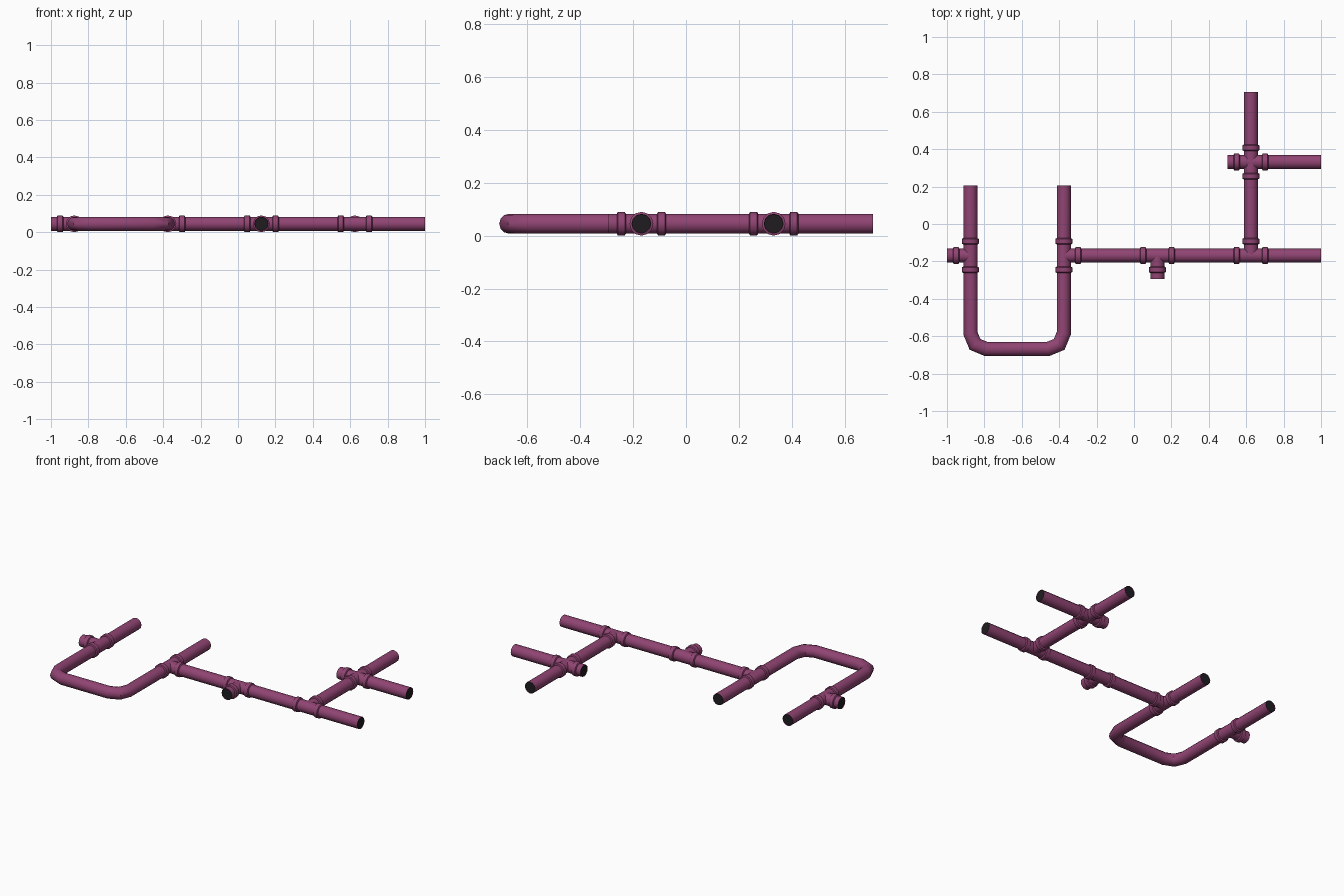
import bpy, bmesh, math
from mathutils import Vector

if "Cube" in bpy.data.objects:
    bpy.data.objects.remove(bpy.data.objects["Cube"])

R, RC, Z, SIDES = 0.0375, 0.045, 0.045, 12


def material(name, rgb):
    m = bpy.data.materials.new(name)
    m.diffuse_color = (*rgb, 1)
    m.use_nodes = True
    m.node_tree.nodes["Principled BSDF"].inputs["Base Color"].default_value = m.diffuse_color
    return m


plum = material("plum pipe", (0.28, 0.058, 0.17))
dark = material("dark opening", (0.013, 0.012, 0.014))


def sweep(name, path, radii, openings=(False, False)):
    """Sweep a round section along a flat path, mitring the corners."""
    pts = [Vector((x, y, Z)) for x, y in path]
    bm = bmesh.new()
    rings = []
    for i, p in enumerate(pts):
        a = (p - pts[i - 1]).normalized() if i else (pts[1] - p).normalized()
        b = (pts[i + 1] - p).normalized() if i < len(pts) - 1 else a
        t = (a + b).normalized()
        side = Vector((-t.y, t.x, 0)) / max(t.dot(a), 0.5)
        ring = []
        for k in range(SIDES):
            ang = 2 * math.pi * k / SIDES
            ring.append(bm.verts.new(p + side * radii[i] * math.cos(ang)
                                     + Vector((0, 0, radii[i] * math.sin(ang)))))
        rings.append(ring)
    for r0, r1 in zip(rings, rings[1:]):
        for k in range(SIDES):
            j = (k + 1) % SIDES
            bm.faces.new((r0[k], r0[j], r1[j], r1[k])).smooth = True
    caps = [bm.faces.new(rings[0]), bm.faces.new(rings[-1])]
    bmesh.ops.recalc_face_normals(bm, faces=bm.faces[:])
    # dark mouth at each free end
    for cap, is_open in zip(caps, openings):
        if is_open:
            bmesh.ops.inset_region(bm, faces=[cap], thickness=0.002, depth=-0.003)
            cap.material_index = 1
    me = bpy.data.meshes.new(name)
    bm.to_mesh(me)
    bm.free()
    me.materials.append(plum)
    me.materials.append(dark)
    ob = bpy.data.objects.new(name, me)
    bpy.context.collection.objects.link(ob)
    bpy.context.view_layer.objects.active = ob
    ob.select_set(True)
    bpy.ops.object.shade_smooth_by_angle(angle=math.radians(40))
    ob.select_set(False)


def pipe(name, path, openings):
    sweep(name, path, [R] * len(path), openings)


# Grid of the layout
X = [-0.875, -0.375, 0.125, 0.625]
Y = [-0.6685, -0.1685, 0.3315]
LONG, STUB, BEND = 0.375, 0.125, 0.085


def bend(cx, cy, a0, a1):
    """Three-point quarter bend."""
    return [(cx + BEND * math.cos(math.radians(a0 + (a1 - a0) * i / 2)),
             cy + BEND * math.sin(math.radians(a0 + (a1 - a0) * i / 2))) for i in range(3)]


# U-shaped pipe
u_path = ([(X[0], Y[1] + LONG)]
          + bend(X[0] + BEND, Y[0] + BEND, 180, 270)
          + bend(X[1] - BEND, Y[0] + BEND, 270, 360)
          + [(X[1], Y[1] + LONG)])
pipe("u_pipe", u_path, (True, True))

# Straight runs and stubs
pipe("main_pipe", [(X[1], Y[1]), (X[3] + LONG, Y[1])], (False, True))
pipe("riser_pipe", [(X[3], Y[1]), (X[3], Y[2] + LONG)], (False, True))
pipe("cross_pipe", [(X[3] - STUB, Y[2]), (X[3] + LONG, Y[2])], (True, True))
pipe("left_stub", [(X[0], Y[1]), (X[0] - STUB, Y[1])], (False, True))
pipe("front_stub", [(X[2], Y[1]), (X[2], Y[1] - STUB)], (False, True))

# Collars around every branch of each junction
DIRS = {"left": (-1, 0), "right": (1, 0), "front": (0, -1), "back": (0, 1)}
JUNCTIONS = [
    ("left_tee", X[0], Y[1], ("left", "front", "back")),
    ("u_tee", X[1], Y[1], ("right", "front", "back")),
    ("stub_tee", X[2], Y[1], ("left", "right", "front")),
    ("riser_tee", X[3], Y[1], ("left", "right", "back")),
    ("cross", X[3], Y[2], ("left", "right", "front", "back")),
]
for jname, x, y, branches in JUNCTIONS:
    for b in branches:
        dx, dy = DIRS[b]
        path = [(x + dx * d, y + dy * d) for d in (0.059, 0.063, 0.089, 0.093)]
        sweep(f"{jname}_{b}_collar", path, [R, RC, RC, R])
